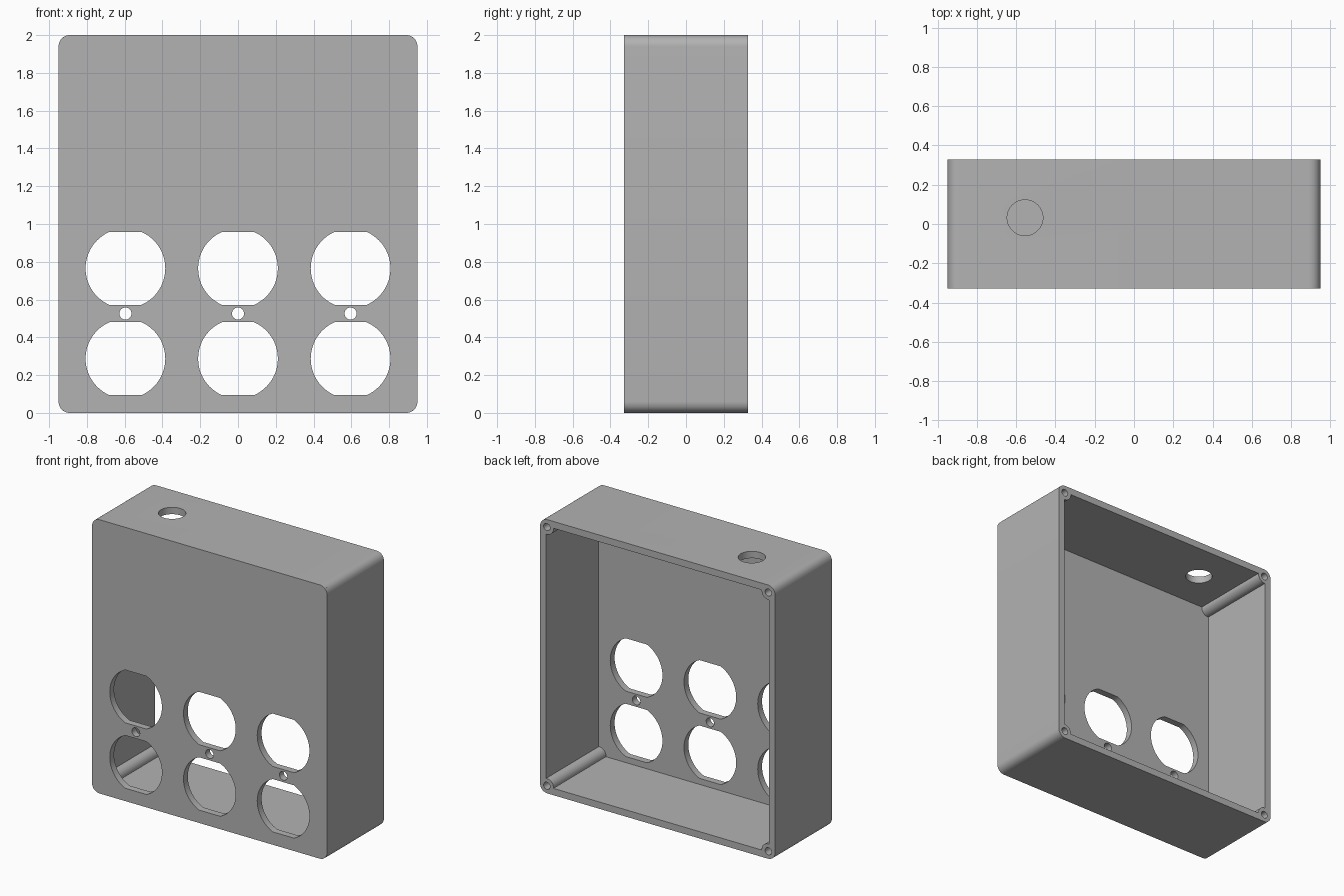
import bpy, bmesh, math
from mathutils import Vector

cube = bpy.data.objects.get("Cube")
if cube:
    bpy.data.objects.remove(cube)

W, D, H = 0.95, 0.328, 2.0      # half width, half depth, height
WALL, RADIUS = 0.05, 0.06
POST = 0.055                    # post centre, measured in from the outer corner

grey = bpy.data.materials.new("grey plastic")
grey.use_nodes = True
grey.diffuse_color = (0.45, 0.45, 0.45, 1)
grey.node_tree.nodes["Principled BSDF"].inputs["Base Color"].default_value = (0.45, 0.45, 0.45, 1)


def prism(name, outline, y0, y1):
    """Extrude an x-z outline from y0 to y1."""
    bm = bmesh.new()
    face = bm.faces.new([bm.verts.new((x, y0, z)) for x, z in outline])
    out = bmesh.ops.extrude_face_region(bm, geom=[face])
    verts = [v for v in out["geom"] if isinstance(v, bmesh.types.BMVert)]
    bmesh.ops.translate(bm, verts=verts, vec=(0, y1 - y0, 0))
    bmesh.ops.recalc_face_normals(bm, faces=bm.faces)
    mesh = bpy.data.meshes.new(name)
    bm.to_mesh(mesh)
    bm.free()
    mesh.materials.append(grey)
    obj = bpy.data.objects.new(name, mesh)
    bpy.context.collection.objects.link(obj)
    return obj


def circle(cx, cz, r, n=48):
    return [(cx + r * math.cos(2 * math.pi * i / n),
             cz + r * math.sin(2 * math.pi * i / n)) for i in range(n)]


def rounded_rect(hw, z0, z1, r, n=10):
    pts = []
    corners = [(hw - r, z1 - r), (r - hw, z1 - r), (r - hw, z0 + r), (hw - r, z0 + r)]
    for k, (cx, cz) in enumerate(corners):
        for i in range(n + 1):
            a = math.pi / 2 * (k + i / n)
            pts.append((cx + r * math.cos(a), cz + r * math.sin(a)))
    return pts


def outlet(cx, cz, r=0.211, flat=0.193, n=24):
    """Circle with its top and bottom cut flat."""
    a = math.asin(flat / r)
    arc = [-a + 2 * a * i / n for i in range(n + 1)]
    return [(cx + s * r * math.cos(t), cz + s * r * math.sin(t)) for s in (1, -1) for t in arc]


def boolean(target, tool, operation):
    mod = target.modifiers.new(operation.title(), "BOOLEAN")
    mod.operation = operation
    mod.solver = "EXACT"
    mod.object = tool
    bpy.context.view_layer.objects.active = target
    bpy.ops.object.modifier_apply(modifier=mod.name)
    bpy.data.objects.remove(tool)


# Rounded shell, open at the back
box = prism("outlet_box", rounded_rect(W, 0, H, RADIUS), -D, D)
iw = W - WALL
boolean(box, prism("cavity", [(-iw, WALL), (iw, WALL), (iw, H - WALL), (-iw, H - WALL)],
                   -D + WALL, D + 0.1), "DIFFERENCE")

# Corner screw posts and their holes
corners = [(x, z) for x in (POST - W, W - POST) for z in (POST, H - POST)]
for x, z in corners:
    boolean(box, prism("screw_post", circle(x, z, 0.0535), -D + 0.02, D), "UNION")
for x, z in corners:
    boolean(box, prism("screw_hole", circle(x, z, 0.026, 24), D - 0.4, D + 0.1), "DIFFERENCE")

# Three double outlet openings with a centre screw hole each
for x in (-0.596, 0, 0.596):
    shapes = [outlet(x, 0.765), outlet(x, 0.287), circle(x, 0.526, 0.032, 32)]
    for shape in shapes:
        boolean(box, prism("opening", shape, -D - 0.1, -D + 0.1), "DIFFERENCE")

# Cable hole through the top
cable = prism("cable_hole", circle(0, 0, 0.091), -0.15, 0.15)
cable.rotation_euler.x = math.pi / 2
cable.location = (-0.555, 0.032, H)
bpy.context.view_layer.update()
boolean(box, cable, "DIFFERENCE")

# Smooth the curves, keep the edges sharp
bpy.ops.object.select_all(action="DESELECT")
box.select_set(True)
bpy.context.view_layer.objects.active = box
bpy.ops.object.shade_smooth_by_angle(angle=math.radians(30))
